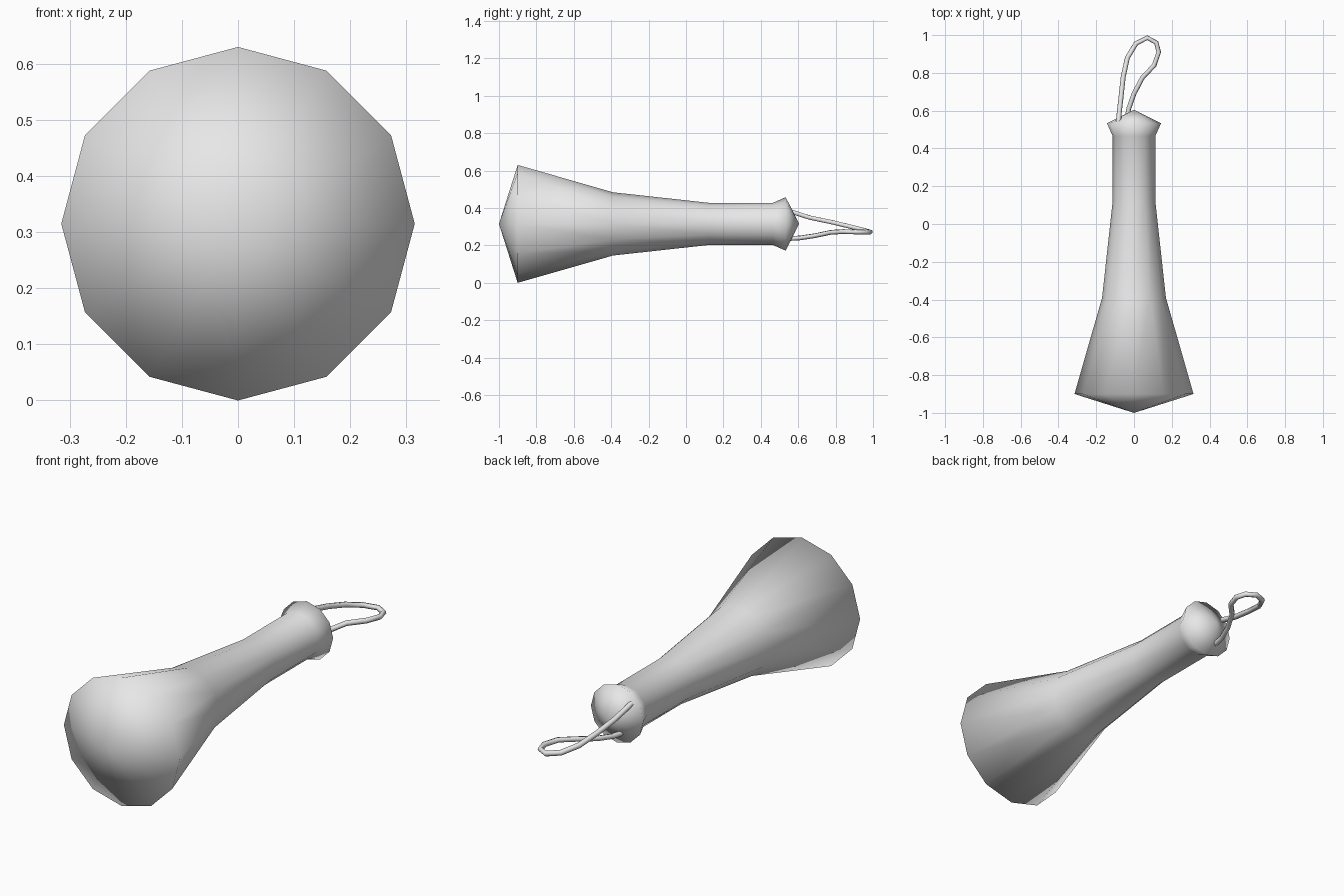
import bpy
import bmesh
import math

if "Cube" in bpy.data.objects:
    bpy.data.objects.remove(bpy.data.objects["Cube"])

AXIS_Z = 0.315
SIDES = 12

grey = bpy.data.materials.new("light_grey")
grey.diffuse_color = (0.8, 0.8, 0.8, 1)
grey.use_nodes = True
grey.node_tree.nodes["Principled BSDF"].inputs["Base Color"].default_value = grey.diffuse_color


def lathe_y(name, profile):
    """Smooth 12-sided body of revolution along y, from (y, radius) points."""
    bm = bmesh.new()
    rings = []
    for y, r in profile:
        count = SIDES if r > 0 else 1
        rings.append([bm.verts.new((r * math.sin(math.tau * i / SIDES), y,
                                    AXIS_Z + r * math.cos(math.tau * i / SIDES)))
                      for i in range(count)])
    for a, b in zip(rings, rings[1:]):
        for i in range(SIDES):
            j = (i + 1) % SIDES
            if len(a) == 1:
                bm.faces.new((a[0], b[i], b[j]))
            elif len(b) == 1:
                bm.faces.new((a[i], b[0], a[j]))
            else:
                bm.faces.new((a[i], b[i], b[j], a[j]))
    bmesh.ops.recalc_face_normals(bm, faces=bm.faces)
    for f in bm.faces:
        f.smooth = True
    mesh = bpy.data.meshes.new(name)
    bm.to_mesh(mesh)
    bm.free()
    mesh.materials.append(grey)
    obj = bpy.data.objects.new(name, mesh)
    bpy.context.collection.objects.link(obj)
    return obj


# Club: domed head, tapering shaft, flared pommel
lathe_y("club_body", [(-1.0, 0), (-0.9, 0.315), (-0.39, 0.169), (0.12, 0.113),
                      (0.465, 0.113), (0.533, 0.143), (0.605, 0)])

# Wrist cord: a loop with both ends sunk into the pommel
path = [(-0.082, 0.54, 0.388), (-0.078, 0.59, 0.372), (-0.07, 0.66, 0.349),
        (-0.057, 0.78, 0.324), (-0.035, 0.88, 0.300), (0.01, 0.955, 0.281),
        (0.07, 0.986, 0.272), (0.118, 0.96, 0.271), (0.131, 0.91, 0.272),
        (0.107, 0.84, 0.274), (0.045, 0.775, 0.270), (0.0, 0.69, 0.252),
        (-0.028, 0.61, 0.240), (-0.04, 0.54, 0.236)]
curve = bpy.data.curves.new("wrist_cord", "CURVE")
curve.dimensions = "3D"
curve.bevel_depth = 0.013
curve.bevel_resolution = 1
curve.use_fill_caps = True
spline = curve.splines.new("POLY")
spline.points.add(len(path) - 1)
for point, co in zip(spline.points, path):
    point.co = (*co, 1)
spline.use_smooth = True
curve.materials.append(grey)
cord = bpy.data.objects.new("wrist_cord", curve)
bpy.context.collection.objects.link(cord)
bpy.context.view_layer.objects.active = cord
cord.select_set(True)
bpy.ops.object.convert(target="MESH")
